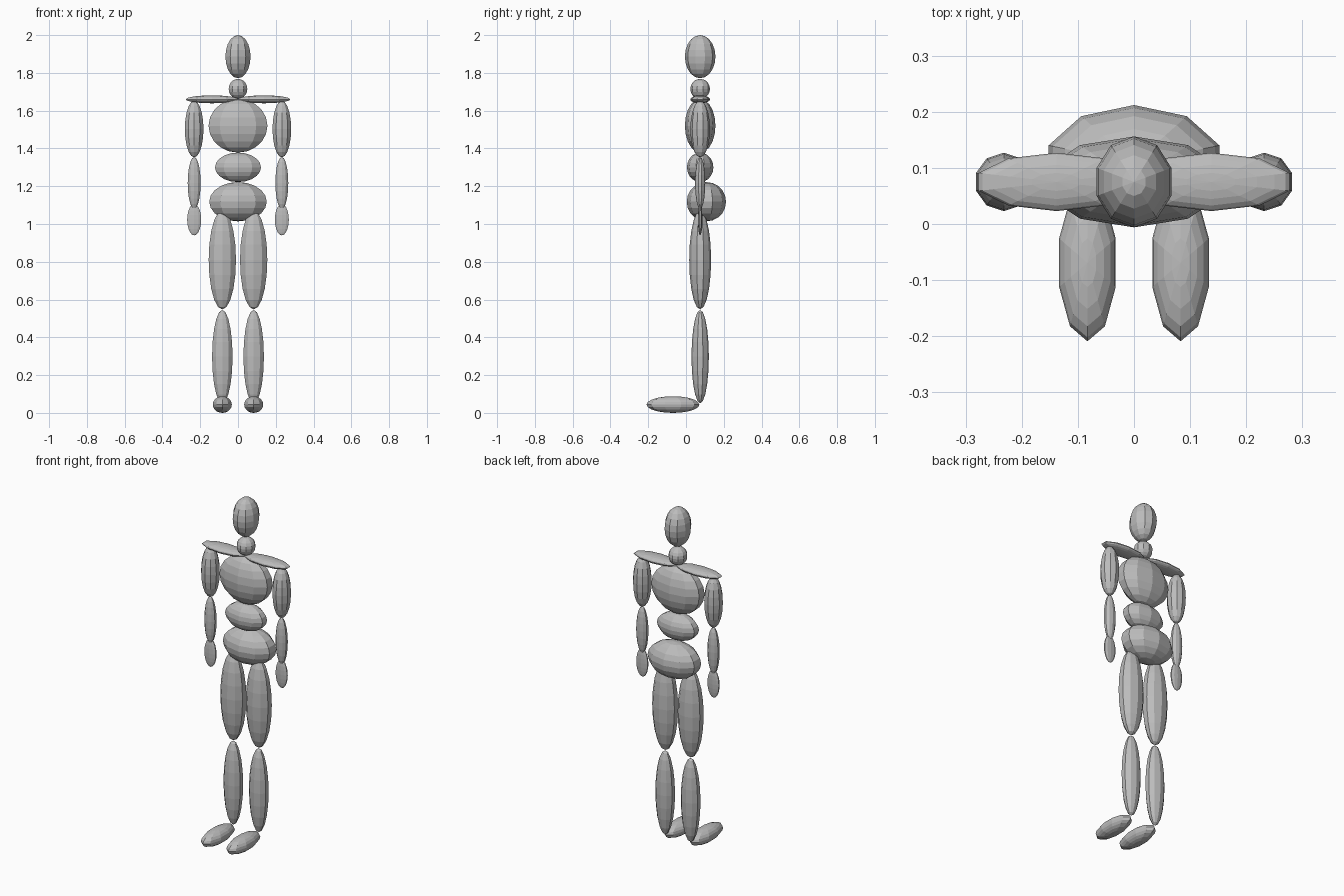
import bpy

cube = bpy.data.objects.get("Cube")
if cube:
    bpy.data.objects.remove(cube, do_unlink=True)

grey = bpy.data.materials.new("plain_grey")
grey.use_nodes = True
colour = (0.5, 0.5, 0.5, 1)
grey.diffuse_color = colour
grey.node_tree.nodes["Principled BSDF"].inputs["Base Color"].default_value = colour

BODY_Y = 0.075  # depth of the body's centre line


def ellipsoid(name, x, z, radii, y=BODY_Y):
    """Flat-shaded low-poly ellipsoid with its poles on z."""
    bpy.ops.mesh.primitive_uv_sphere_add(segments=10, ring_count=10, radius=1,
                                         location=(x, y, z))
    part = bpy.context.object
    part.name = name
    part.scale = radii
    bpy.ops.object.transform_apply(location=False, rotation=False, scale=True)
    part.data.materials.append(grey)
    return part


# Head and trunk
ellipsoid("head", 0, 1.886, (0.07, 0.081, 0.114))
ellipsoid("neck", 0, 1.715, (0.052, 0.052, 0.053))
ellipsoid("chest", 0, 1.52, (0.164, 0.081, 0.142))
ellipsoid("waist", 0, 1.30, (0.128, 0.07, 0.078))
ellipsoid("pelvis", 0, 1.118, (0.16, 0.104, 0.104), y=0.108)

# Paired limbs
for side, s in (("left", 1), ("right", -1)):
    ellipsoid(side + "_shoulder", s * 0.138, 1.66, (0.146, 0.052, 0.021))
    ellipsoid(side + "_upper_arm", s * 0.232, 1.503, (0.052, 0.052, 0.15))
    ellipsoid(side + "_forearm", s * 0.232, 1.217, (0.036, 0.027, 0.138))
    ellipsoid(side + "_hand", s * 0.232, 1.023, (0.039, 0.012, 0.083))
    ellipsoid(side + "_thigh", s * 0.083, 0.81, (0.076, 0.058, 0.262))
    ellipsoid(side + "_shin", s * 0.083, 0.298, (0.057, 0.046, 0.247))
    ellipsoid(side + "_foot", s * 0.083, 0.044, (0.053, 0.14, 0.044), y=-0.069)
